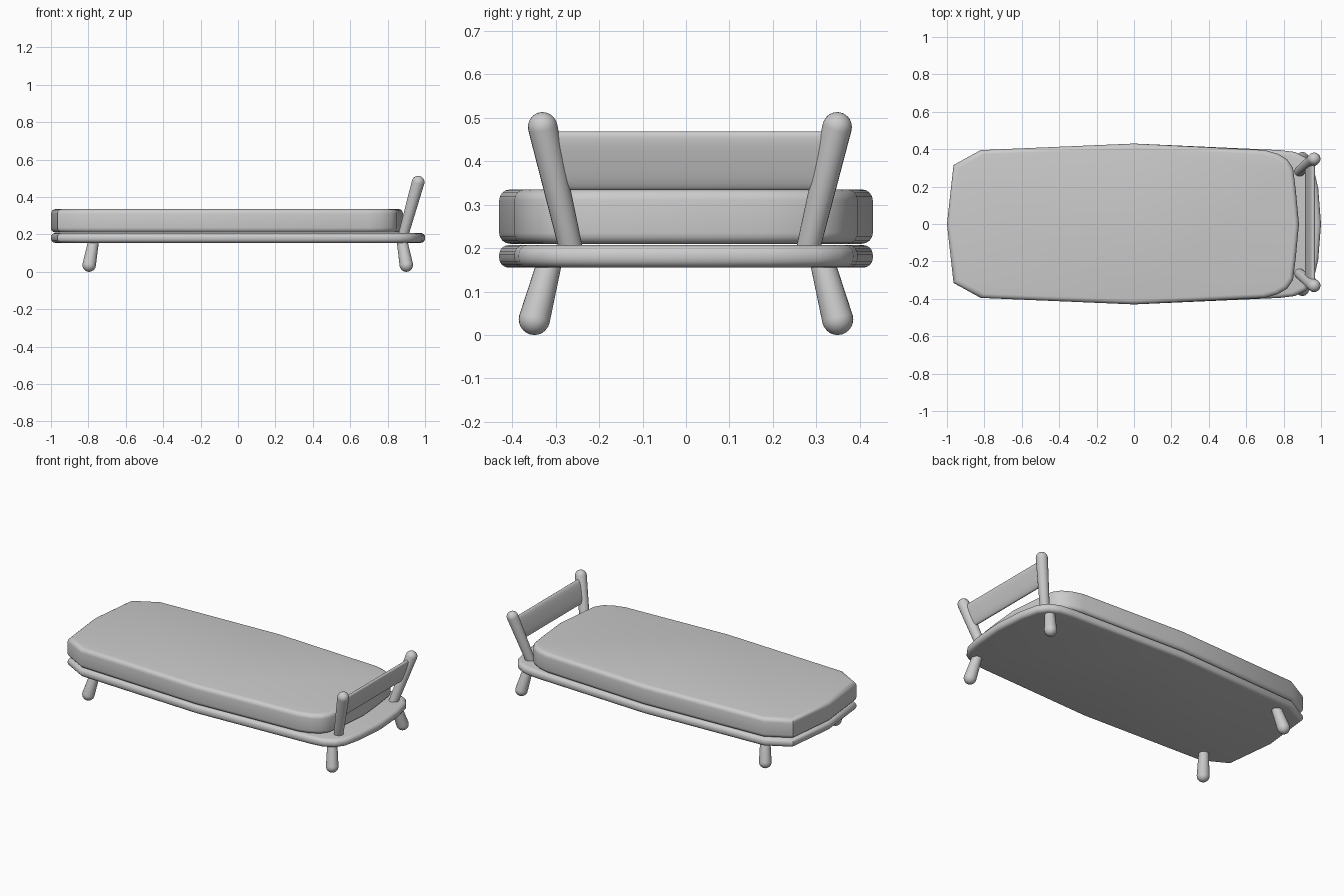
import bpy, bmesh, math
from mathutils import Vector

if "Cube" in bpy.data.objects:
    bpy.data.objects.remove(bpy.data.objects["Cube"])


def finish(name, bm, angle=40):
    bmesh.ops.recalc_face_normals(bm, faces=bm.faces)
    me = bpy.data.meshes.new(name)
    bm.to_mesh(me)
    bm.free()
    ob = bpy.data.objects.new(name, me)
    bpy.context.collection.objects.link(ob)
    bpy.ops.object.select_all(action='DESELECT')
    ob.select_set(True)
    bpy.context.view_layer.objects.active = ob
    bpy.ops.object.shade_smooth_by_angle(angle=math.radians(angle))
    return ob


def loft(name, rings, angle=40):
    """Skin a list of equal-length point rings and cap both ends."""
    bm = bmesh.new()
    vr = [[bm.verts.new(p) for p in r] for r in rings]
    n = len(vr[0])
    for a, b in zip(vr, vr[1:]):
        for i in range(n):
            j = (i + 1) % n
            bm.faces.new((a[i], a[j], b[j], b[i]))
    bm.faces.new(vr[0])
    bm.faces.new(vr[-1])
    return finish(name, bm, angle)


def slab(name, half, z0, z1, bevel):
    """Rounded-edge slab from a half outline mirrored in y."""
    outline = half + [(x, -y) for x, y in reversed(half[1:-1])]
    steps = 4
    arc = [i / steps * math.pi / 2 for i in range(steps + 1)]
    prof = [(bevel * (1 - math.sin(a)), z0 + bevel * (1 - math.cos(a))) for a in arc]
    prof += [(bevel * (1 - math.sin(a)), z1 - bevel * (1 - math.cos(a))) for a in reversed(arc)]
    return loft(name, [[(x * (1 - i), y * (1 - i / 0.43), z) for x, y in outline]
                       for i, z in prof])


def rod(name, base, tip, r0, r1, seg=20):
    """Tapered round rod with a dome around the tip centre."""
    base, tip = Vector(base), Vector(tip)
    d = tip - base
    q = Vector((0, 0, 1)).rotation_difference(d)
    prof = [(r0, 0)]
    for i in range(7):
        a = i / 6 * math.radians(84)
        prof.append((r1 * math.cos(a), d.length + r1 * math.sin(a)))
    return loft(name, [[base + q @ Vector((r * math.cos(t), r * math.sin(t), h))
                        for t in (k * math.tau / seg for k in range(seg))]
                       for r, h in prof], 60)


# Platform and mattress share the faceted foot end
foot = [(-1, 0), (-0.965, 0.315), (-0.82, 0.395), (0, 0.43)]
slab("platform", foot + [(0.78, 0.395), (0.86, 0.385), (0.92, 0.355), (0.96, 0.30),
                         (0.985, 0.19), (1, 0)], 0.155, 0.207, 0.022)
slab("mattress", foot + [(0.70, 0.395), (0.77, 0.375), (0.82, 0.345), (0.85, 0.30),
                         (0.865, 0.18), (0.882, 0)], 0.21, 0.335, 0.025)

# Splayed legs and headboard posts
for s, side in ((-1, "front"), (1, "back")):
    rod(side + "_foot_leg", (-0.77, s * 0.312, 0.175), (-0.796, s * 0.349, 0.036), 0.028, 0.036)
    rod(side + "_head_leg", (0.875, s * 0.312, 0.175), (0.90, s * 0.349, 0.036), 0.028, 0.036)
    rod(side + "_post", (0.882, s * 0.271 + 0.008, 0.19), (0.963, s * 0.339 + 0.009, 0.479),
        0.027, 0.034)

# Leaning headboard panel with rounded long edges, ends following the posts
up = Vector((0.081, 0, 0.289)).normalized()
out = Vector((up.z, 0, -up.x))
mid = Vector((0.941, 0, 0.401))
rings = []
for s in (-1, 1):
    ring = []
    for k in range(28):
        a = k * math.tau / 28
        c, n = math.cos(a), math.sin(a)
        h = 0.07 * math.copysign(abs(c) ** 0.7, c)
        w = 0.015 * math.copysign(abs(n) ** 0.7, n)
        p = mid + up * h + out * w
        p.y = s * (0.318 + h * 0.235) + 0.008
        ring.append(p)
    rings.append(ring)
loft("headboard_panel", rings, 50)
